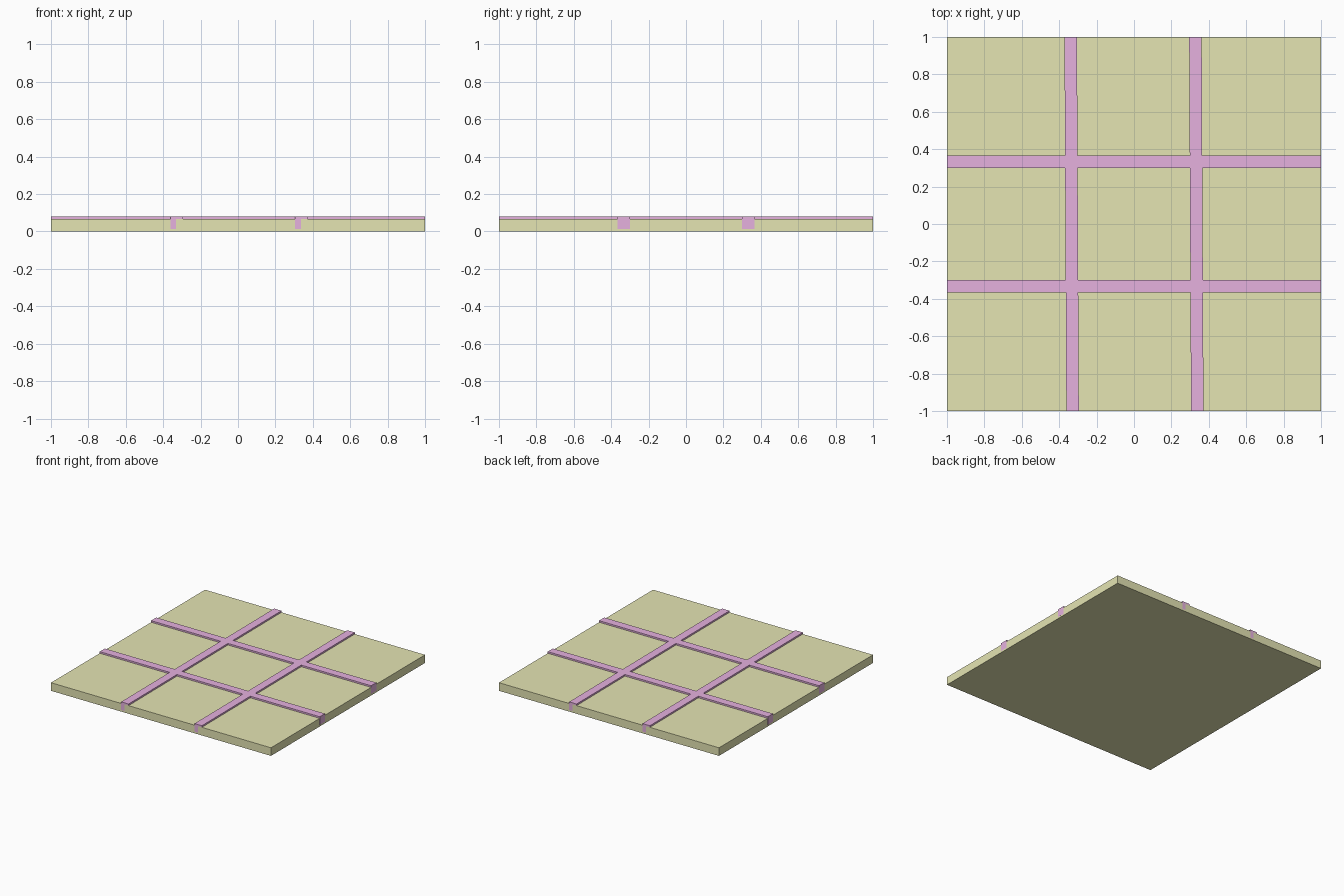
import bpy

if "Cube" in bpy.data.objects:
    bpy.data.objects.remove(bpy.data.objects["Cube"])

S = 0.0667      # strip section and plate thickness
P = 1 / 3       # strip offset from the centre


def material(name, rgb):
    m = bpy.data.materials.new(name)
    m.diffuse_color = (*rgb, 1)
    m.use_nodes = True
    m.node_tree.nodes["Principled BSDF"].inputs["Base Color"].default_value = m.diffuse_color
    return m


def box(name, loc, size, mat, turn=0.0):
    bpy.ops.mesh.primitive_cube_add(size=1, location=loc, rotation=(0, 0, turn))
    o = bpy.context.object
    o.name = name
    o.scale = size
    o.data.materials.append(mat)
    return o


olive = material("olive", (0.78, 0.78, 0.45))
pink = material("pink", (0.79, 0.44, 0.74))

# Base plate
box("base_plate", (0, 0, S / 2), (1.9995, 1.9995, S), olive)

# Divider strips sunk into the plate; the lengthwise pair is very slightly turned
for side, s in (("a", -1), ("b", 1)):
    box("cross_strip_" + side, (0, s * P, 0.0467), (2, S, S), pink)
    box("long_strip_" + side, (s * P, 0, 0.0467), (S, 1.9995, S), pink, 0.005)
